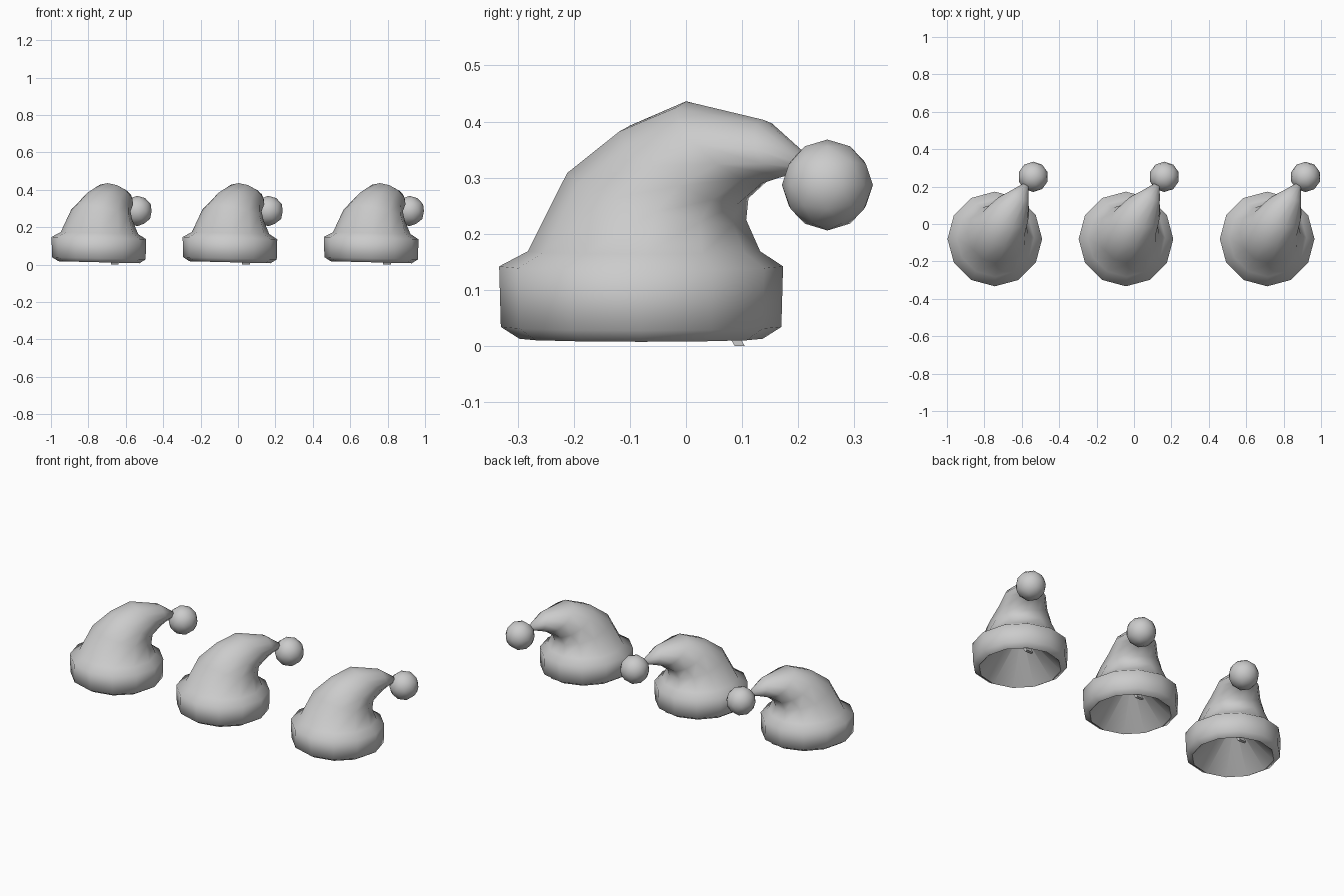
import bpy
import bmesh
from math import sin, cos, radians, pi
from mathutils import Vector

cube = bpy.data.objects.get("Cube")
if cube:
    bpy.data.objects.remove(cube, do_unlink=True)

grey = bpy.data.materials.new("plain grey")
grey.use_nodes = True
colour = (0.6, 0.6, 0.6, 1)
grey.diffuse_color = colour
grey.node_tree.nodes["Principled BSDF"].inputs["Base Color"].default_value = colour

SIDES = 12
UP = Vector((0, 0, 1))
LEAN = Vector((cos(radians(60)), sin(radians(60)), 0))   # way the tip flops
ACROSS = UP.cross(LEAN)


def ring(bm, along, z, radius, tilt=0.0):
    """One loop of the hat, leaning over towards the tip."""
    centre = LEAN * along + UP * z
    axis = LEAN * cos(radians(tilt)) - UP * sin(radians(tilt))
    verts = []
    for i in range(SIDES):
        a = 2 * pi * i / SIDES
        v = bm.verts.new(centre + radius * (axis * cos(a) + ACROSS * sin(a)))
        v.co.z -= 0.025 * v.co.x      # whole hat sits slightly askew
        verts.append(v)
    return verts


def loft(bm, sections):
    rings = [ring(bm, *s) for s in sections]
    for low, high in zip(rings, rings[1:]):
        for i in range(SIDES):
            j = (i + 1) % SIDES
            bm.faces.new((low[i], low[j], high[j], high[i]))
    return rings


def finish(bm, name, smooth=True):
    mesh = bpy.data.meshes.new(name)
    bm.normal_update()
    bm.to_mesh(mesh)
    bm.free()
    mesh.materials.append(grey)
    if smooth:
        mesh.shade_smooth()
    return mesh


# Rolled band flowing into the floppy cone: along lean, height, radius, tilt
bm = bmesh.new()
rings = loft(bm, [
    (0, 0.013, 0.217), (0, 0.034, 0.250), (0, 0.142, 0.253),
    (0.006, 0.169, 0.207), (0.032, 0.267, 0.165, 17), (0.088, 0.324, 0.130, 32),
    (0.17, 0.365, 0.106, 43), (0.268, 0.355, 0.054, 72), (0.33, 0.332, 0.018, 100),
])
bm.faces.new(rings[-1])
shell = finish(bm, "shell")

# Hollow lining, rising from the rim to a point
bm = bmesh.new()
loft(bm, [(0.03, 0.21, 0.01), (0, 0.013, 0.217)])
lining = finish(bm, "lining")

# Bobble
bm = bmesh.new()
bmesh.ops.create_icosphere(bm, subdivisions=2, radius=0.081)
bmesh.ops.translate(bm, verts=bm.verts, vec=(0.205, 0.332, 0.287))
bobble = finish(bm, "bobble")

# Small sewn tab under the back rim
bm = bmesh.new()
bmesh.ops.create_cube(bm, size=1)
bmesh.ops.scale(bm, verts=bm.verts, vec=(0.042, 0.018, 0.04))
for v in bm.verts:
    v.co.y -= 0.6 * v.co.z
bmesh.ops.translate(bm, verts=bm.verts, vec=(0.085, 0.164, 0.02))
tab = finish(bm, "tab", smooth=False)

# Three hats in a row
for place, x in (("right", -0.744), ("middle", -0.043), ("left", 0.712)):
    for part in (shell, lining, bobble, tab):
        obj = bpy.data.objects.new(f"{place}_hat_{part.name}", part)
        obj.location = (x, -0.08, 0)
        bpy.context.collection.objects.link(obj)
